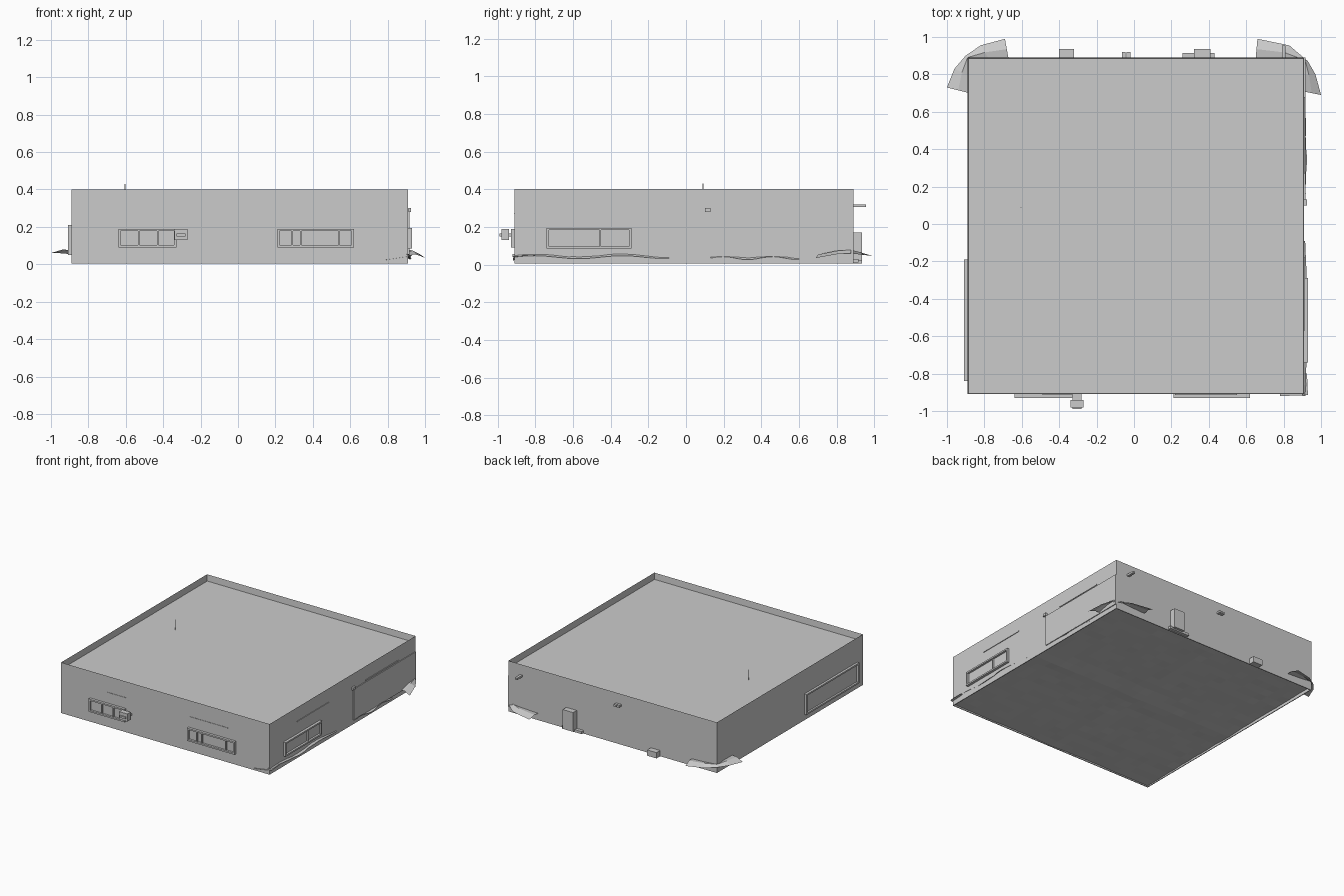
import bpy, bmesh, math, random
from mathutils import Vector

random.seed(4)
cube = bpy.data.objects.get("Cube")
if cube:
    bpy.data.objects.remove(cube)

grey = bpy.data.materials.new("plain grey")
grey.use_nodes = True
GREY = (0.6, 0.6, 0.6, 1)
grey.diffuse_color = GREY
grey.node_tree.nodes["Principled BSDF"].inputs["Base Color"].default_value = GREY

# Outer limits of the building
LEFT, RIGHT, FRONT, BACK, TOP = -0.89, 0.91, -0.91, 0.89, 0.40


def finish(name, bm):
    mesh = bpy.data.meshes.new(name)
    bm.to_mesh(mesh)
    bm.free()
    obj = bpy.data.objects.new(name, mesh)
    bpy.context.collection.objects.link(obj)
    mesh.materials.append(grey)
    return obj


def add_box(bm, x, y, z):
    verts = bmesh.ops.create_cube(bm, size=1)["verts"]
    for v in verts:
        v.co = Vector([(a + b) / 2 + c * (b - a) for c, (a, b) in zip(v.co, (x, y, z))])


def box(name, x, y, z):
    bm = bmesh.new()
    add_box(bm, x, y, z)
    return finish(name, bm)


def window(name, side, u, z, depth, mullions=(), bar=0.012):
    """Raised frame with a back panel; side gives the wall it sits on."""
    bm = bmesh.new()

    def part(u0, u1, z0, z1, d):
        if side == "front":
            add_box(bm, (u0, u1), (FRONT - d, FRONT), (z0, z1))
        elif side == "left":
            add_box(bm, (RIGHT, RIGHT + d), (u0, u1), (z0, z1))
        else:
            add_box(bm, (LEFT - d, LEFT), (u0, u1), (z0, z1))

    (u0, u1), (z0, z1) = u, z
    part(u0, u1, z0, z0 + bar, depth)
    part(u0, u1, z1 - bar, z1, depth)
    part(u0, u0 + bar, z0, z1, depth)
    part(u1 - bar, u1, z0, z1, depth)
    part(u0, u1, z0, z1, 0.004)
    for m in mullions:
        part(m - 0.004, m + 0.004, z0, z1, depth * 0.8)
    return finish(name, bm)


# Main block, with the roof sunk behind a thin parapet
bm = bmesh.new()
add_box(bm, (LEFT, RIGHT), (FRONT, BACK), (0.035, TOP))
bm.normal_update()
roof = max(bm.faces, key=lambda f: f.normal.z)
bmesh.ops.inset_region(bm, faces=[roof], thickness=0.006)
bmesh.ops.translate(bm, verts=roof.verts, vec=(0, 0, -0.05))
finish("building_block", bm)

# Skirt walls below the block
T = 0.006
box("front_skirt", (LEFT, RIGHT), (FRONT, FRONT + T), (0.005, 0.05))
box("back_skirt", (LEFT, RIGHT), (BACK - T, BACK), (0.005, 0.05))
box("left_skirt", (RIGHT - T, RIGHT), (FRONT, BACK), (0.005, 0.05))
box("right_skirt", (LEFT, LEFT + T), (FRONT, BACK), (0.005, 0.05))

# Uneven ground sheet under the building
bm = bmesh.new()
bmesh.ops.create_grid(bm, x_segments=24, y_segments=24, size=0.895)
for v in bm.verts:
    x, y = v.co.x, v.co.y
    ridge = math.exp(-(x * 12) ** 2) + math.exp(-(y * 12) ** 2)
    v.co = (x + 0.01, y - 0.01, 0.022 + 0.008 * y - 0.006 * ridge + random.uniform(-0.002, 0.002))
ground = finish("ground_sheet", bm)


# Ragged earth poking out along the left wall
def earth_strip(name, y0, y1, z, width):
    bm = bmesh.new()
    rows = []
    n = 14
    for i in range(n + 1):
        y = y0 + (y1 - y0) * i / n
        w = width * math.sin(math.pi * (0.15 + 0.7 * i / n)) * random.uniform(0.6, 1)
        h = z + 0.008 * math.sin(i * 0.8)
        rows.append([bm.verts.new((RIGHT - 0.01, y, h + 0.01)),
                     bm.verts.new((RIGHT + w, y, h - 0.006))])
    for a, b in zip(rows, rows[1:]):
        bm.faces.new((a[0], a[1], b[1], b[0]))
    return finish(name, bm)


earth_strip("front_earth_strip", -0.92, -0.09, 0.045, 0.018)
earth_strip("back_earth_strip", 0.13, 0.60, 0.04, 0.015)
bm = bmesh.new()
corner = [(0.78, -0.90, 0.025), (0.78, -0.92, 0.022), (0.93, -0.915, 0.045), (0.925, -0.80, 0.05), (0.9, -0.80, 0.05)]
bm.faces.new([bm.verts.new(p) for p in corner])
finish("front_earth_corner", bm)


# Curved flaps of earth around the two back corners
def flap(name, outline, inner):
    bm = bmesh.new()
    rows = []
    for i, (x, y, z) in enumerate(outline):
        t = i / (len(outline) - 1)
        ix = inner[0][0] + (inner[1][0] - inner[0][0]) * min(1, 2 * max(0, t - 0.5))
        iy = inner[0][1] + (inner[1][1] - inner[0][1]) * min(1, 2 * t)
        mid = ((x + ix) / 2, (y + iy) / 2, z + 0.018)
        rows.append([bm.verts.new(p) for p in ((x, y, z), mid, (ix, iy, z + 0.012))])
    for a, b in zip(rows, rows[1:]):
        for k in range(2):
            bm.faces.new((a[k], b[k], b[k + 1], a[k + 1]))
    bmesh.ops.recalc_face_normals(bm, faces=bm.faces)
    return finish(name, bm)


flap("back_right_flap",
     [(-1.0, 0.73, 0.06), (-0.96, 0.83, 0.06), (-0.90, 0.90, 0.055),
      (-0.82, 0.955, 0.05), (-0.69, 0.99, 0.045)], [(-0.88, 0.70), (-0.67, 0.88)])
flap("back_left_flap",
     [(1.0, 0.69, 0.035), (0.97, 0.80, 0.055), (0.93, 0.87, 0.06),
      (0.83, 0.955, 0.05), (0.66, 0.99, 0.045)], [(0.90, 0.71), (0.65, 0.88)])

# Framed windows
window("front_right_window", "front", (-0.64, -0.33), (0.09, 0.19), 0.02, (-0.53, -0.43))
window("front_left_window", "front", (0.21, 0.62), (0.09, 0.19), 0.02, (0.29, 0.335, 0.54))
window("left_window", "left", (-0.74, -0.29), (0.085, 0.195), 0.02, (-0.455,))
window("right_window", "right", (-0.84, -0.19), (0.05, 0.21), 0.018)

# Cooling unit beside the front window, with its bracket
box("wall_unit", (-0.34, -0.27), (-0.98, -0.94), (0.13, 0.19))
box("wall_unit_bracket", (-0.33, -0.28), (-0.99, FRONT), (0.15, 0.165))

# Boxes and lamps on the back wall
box("back_cabinet", (0.32, 0.41), (BACK, 0.935), (0.02, 0.17))
box("back_cabinet_base", (0.26, 0.43), (BACK, 0.915), (0.01, 0.03))
box("back_step", (-0.40, -0.32), (BACK, 0.935), (0.005, 0.05))
for i, x in enumerate((-0.055, -0.03)):
    box(f"back_lamp_{i + 1}", (x - 0.01, x + 0.01), (BACK, 0.92), (0.305, 0.32))
box("back_corner_lamp", (0.79, 0.81), (BACK, 0.955), (0.305, 0.32))

# Thin raised panel and trims on the side walls
box("left_wall_panel", (RIGHT, RIGHT + 0.006), (0.12, BACK), (0.04, 0.28))
box("left_wall_seam", (RIGHT, RIGHT + 0.015), (0.10, 0.13), (0.28, 0.30))
for i, (a, b) in enumerate(((-0.57, -0.18), (0.27, 0.68))):
    box(f"left_trim_{i + 1}", (RIGHT, RIGHT + 0.005), (a, b), (0.288, 0.294))
for i, (a, b) in enumerate(((-0.49, -0.33), (0.22, 0.55))):
    box(f"front_trim_{i + 1}", (a, b), (FRONT - 0.003, FRONT), (0.27, 0.275))

# Roof aerial
box("roof_aerial", (-0.606, -0.602), (0.088, 0.092), (0.35, 0.43))
